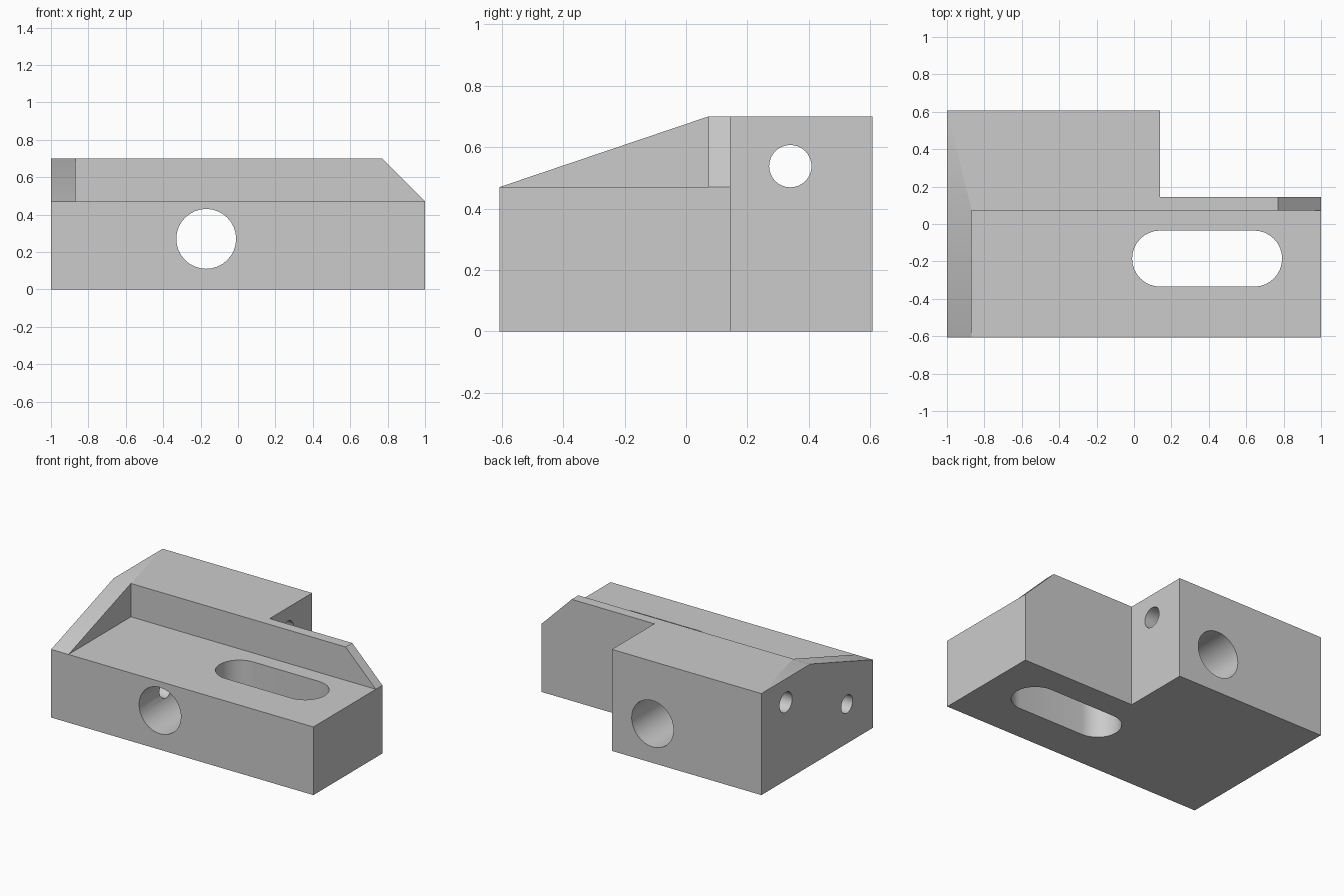
import bpy
import bmesh
import math
from mathutils import Vector

cube = bpy.data.objects.get("Cube")
if cube:
    bpy.data.objects.remove(cube, do_unlink=True)

grey = bpy.data.materials.new("plain grey")
grey.use_nodes = True
colour = (0.6, 0.6, 0.6, 1)
grey.diffuse_color = colour
grey.node_tree.nodes["Principled BSDF"].inputs["Base Color"].default_value = colour


def prism(name, axis, outline, low, high):
    """Extrude a flat outline along the x, y or z axis."""
    place = {
        "x": lambda u, v: (low, u, v),
        "y": lambda u, v: (u, low, v),
        "z": lambda u, v: (u, v, low),
    }[axis]
    bm = bmesh.new()
    face = bm.faces.new([bm.verts.new(place(u, v)) for u, v in outline])
    extruded = bmesh.ops.extrude_face_region(bm, geom=[face])
    offset = Vector([high - low if a == axis else 0 for a in "xyz"])
    moved = [g for g in extruded["geom"] if isinstance(g, bmesh.types.BMVert)]
    bmesh.ops.translate(bm, verts=moved, vec=offset)
    bmesh.ops.recalc_face_normals(bm, faces=bm.faces)
    mesh = bpy.data.meshes.new(name)
    bm.to_mesh(mesh)
    bm.free()
    mesh.materials.append(grey)
    obj = bpy.data.objects.new(name, mesh)
    bpy.context.collection.objects.link(obj)
    return obj


def arc(u, v, radius, start, end, steps):
    angles = [math.radians(start + (end - start) * i / steps) for i in range(steps + 1)]
    return [(u + radius * math.cos(a), v + radius * math.sin(a)) for a in angles]


def circle(u, v, radius):
    return arc(u, v, radius, 0, 360, 32)[:-1]


def rectangle(u0, u1, v0, v1):
    return [(u0, v0), (u1, v0), (u1, v1), (u0, v1)]


def cut(target, cutter):
    cutter.hide_render = True
    modifier = target.modifiers.new(cutter.name, "BOOLEAN")
    modifier.operation = "DIFFERENCE"
    modifier.solver = "EXACT"
    modifier.object = cutter
    bpy.context.view_layer.objects.active = target
    bpy.ops.object.modifier_apply(modifier=modifier.name)
    bpy.data.objects.remove(cutter, do_unlink=True)


# L-shaped solid
body = prism("bracket_block", "z",
             [(-1, -0.607), (1, -0.607), (1, 0.145), (0.14, 0.145), (0.14, 0.607), (-1, 0.607)],
             0, 0.7)

# Low floor in front of the back rail
cut(body, prism("floor_pocket", "x", rectangle(-0.9, 0.073, 0.47, 1), -0.868, 1.2))

# Sloping top of the end wall
slope = 0.23 / 0.68
cut(body, prism("end_wall_slope", "x",
                [(-0.807, 0.47 - 0.2 * slope), (0.273, 0.7 + 0.2 * slope), (0.273, 1), (-0.807, 1)],
                -1.2, -0.86))

# Chamfered end of the rail
cut(body, prism("rail_chamfer", "y", [(0.57, 0.9), (1.1, 0.37), (1.1, 0.9)], 0, 0.3))

# Rounded slot through the floor
slot = arc(0.14, -0.185, 0.15, 90, 270, 16) + arc(0.642, -0.185, 0.15, -90, 90, 16)
cut(body, prism("floor_slot", "z", slot, -0.2, 0.6))

# Main bore, rear cross hole and blind side hole
cut(body, prism("main_bore", "y", circle(-0.17, 0.27, 0.16), -1, 1))
cut(body, prism("rear_cross_hole", "x", circle(0.34, 0.538, 0.069), -1.2, 0.4))
cut(body, prism("side_hole", "x", circle(-0.325, 0.272, 0.062), -1.2, -0.17))

# Smooth bores, sharp edges
bpy.ops.object.select_all(action="DESELECT")
body.select_set(True)
bpy.context.view_layer.objects.active = body
bpy.ops.object.shade_smooth_by_angle(angle=math.radians(25))
